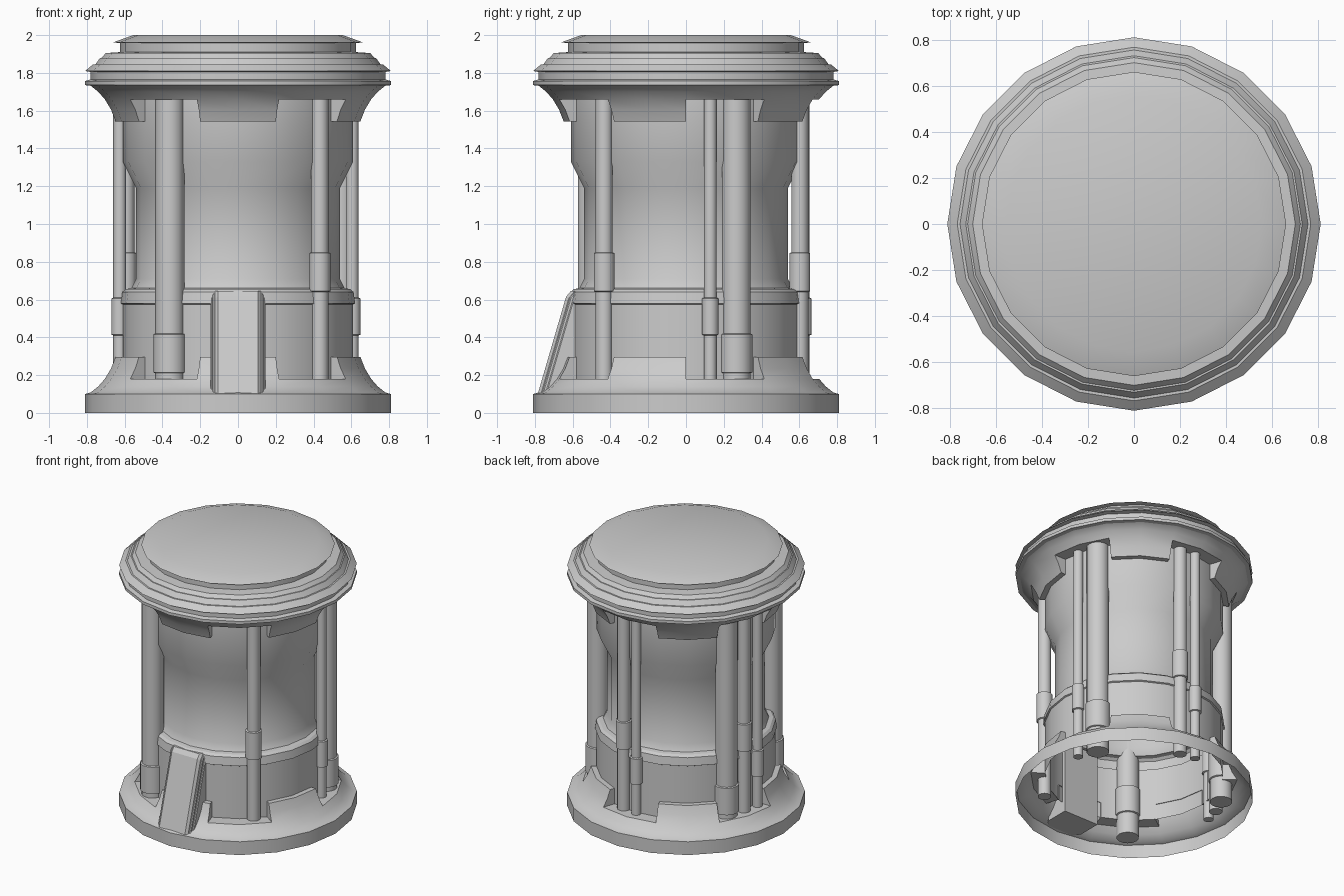
import bpy, bmesh
from math import sin, cos, pi, radians

if "Cube" in bpy.data.objects:
    bpy.data.objects.remove(bpy.data.objects["Cube"])

N = 20  # sides of the round parts


def finish(name, bm, angle=30):
    bmesh.ops.remove_doubles(bm, verts=bm.verts, dist=1e-5)
    bmesh.ops.recalc_face_normals(bm, faces=bm.faces)
    me = bpy.data.meshes.new(name)
    bm.to_mesh(me)
    bm.free()
    ob = bpy.data.objects.new(name, me)
    bpy.context.collection.objects.link(ob)
    bpy.ops.object.select_all(action='DESELECT')
    ob.select_set(True)
    bpy.context.view_layer.objects.active = ob
    if angle:
        bpy.ops.object.shade_smooth_by_angle(angle=radians(angle))
    return ob


def sweep(bm, profile, sides=N, segments=None, cx=0, cy=0):
    """Spin an (r, z) profile round a vertical axis; segments picks which wedges."""
    for i in (range(sides) if segments is None else segments):
        a, b = 2 * pi * i / sides, 2 * pi * (i + 1) / sides
        for (r0, z0), (r1, z1) in zip(profile, profile[1:]):
            pts = [(r0, a, z0), (r0, b, z0), (r1, b, z1), (r1, a, z1)]
            if r0 == 0:
                pts.pop(0)
            elif r1 == 0:
                pts.pop()
            bm.faces.new([bm.verts.new((cx + r * cos(t), cy + r * sin(t), z))
                          for r, t, z in pts])


def lathe(name, profile, **kw):
    bm = bmesh.new()
    sweep(bm, profile, **kw)
    return finish(name, bm)


def notched_flange(name, flip):
    """Skirt with five raised tabs and five notches."""
    f = (lambda p: [(r, 1.84 - z) for r, z in p]) if flip else (lambda p: p)
    bm = bmesh.new()
    # front vertex is number 15; tabs cover two wedges, then notches two
    tabs = [i for i in range(N) if ((i - 14) % N) // 2 % 2 == 0]
    low = [(.81, .10), (.78, .108), (.74, .14), (.705, .18)]
    sweep(bm, f(low))
    sweep(bm, f([(.705, .18), (.672, .235), (.648, .297), (.605, .297)]), segments=tabs)
    sweep(bm, f([(.705, .18), (.605, .18)]),
          segments=[i for i in range(N) if i not in tabs])
    # end walls of the tabs
    for k in range(0, N, 2):
        t = 2 * pi * k / N
        wall = f([(.705, .18), (.672, .235), (.648, .297), (.605, .297), (.605, .18)])
        bm.faces.new([bm.verts.new((r * cos(t), r * sin(t), z)) for r, z in wall])
    return finish(name, bm)


# Base
lathe("base_rim", [(.81, 0), (.81, .10)])
notched_flange("base_skirt", False)

# Central column
lathe("column", [(.61, .18), (.61, .575), (.62, .58), (.612, .64), (.595, .655),
                 (.565, .66), (.54, .71), (.54, 1.19), (.61, 1.33), (.61, 1.66)])

# Head: underside skirt and stepped lid
notched_flange("head_skirt", True)
lathe("lid", [(.78, 1.732), (.81, 1.735), (.81, 1.757), (.78, 1.765), (.78, 1.805),
              (.81, 1.81), (.767, 1.845), (.755, 1.845), (.73, 1.88), (.722, 1.88),
              (.70, 1.905), (.625, 1.91), (.625, 1.957), (.66, 1.962),
              (.555, 2.0), (0, 2.0)])

# Pipes: angle from the front, distance, radius, sleeve bottom and top
THICK, THIN, SMALL = (.077, .21, .42), (.046, .64, .85), (.034, .41, .61)
pipes = [(45, .613, THIN), (-36, .615, THICK), (102, .618, SMALL), (116, .607, THICK),
         (171, .61, THIN), (182, .622, SMALL), (242, .607, THICK), (255, .615, THIN),
         (266, .628, SMALL)]
for n, (deg, dist, (r, z0, z1)) in enumerate(pipes, 1):
    t = radians(deg - 90)
    pos = dict(sides=14, cx=dist * cos(t), cy=dist * sin(t))
    lathe(f"pipe_{n}", [(0, .05), (r, .05), (r, 1.68)], **pos)
    s = r + .01
    lathe(f"pipe_sleeve_{n}", [(r, z0), (s, z0 + .004), (s, z1 - .004), (r, z1)], **pos)


# Sloping front buttress, three stepped layers
def buttress(name, half, back, bevel):
    side = [(-.785 + back, .10), (-.635 + back, .615), (-.61 + back, .645 - back * .4),
            (-.56, .645 - back * .4), (-.56, .10)]
    bm = bmesh.new()
    face = bm.faces.new([bm.verts.new((-half, y, z)) for y, z in side])
    ext = bmesh.ops.extrude_face_region(bm, geom=[face])
    bmesh.ops.translate(bm, vec=(2 * half, 0, 0),
                        verts=[v for v in ext['geom'] if isinstance(v, bmesh.types.BMVert)])
    bmesh.ops.recalc_face_normals(bm, faces=bm.faces)
    edges = [e for e in bm.edges
             if abs(e.verts[0].co.x - e.verts[1].co.x) < 1e-4
             and all(v.co.y < -.565 for v in e.verts)]
    bmesh.ops.bevel(bm, geom=edges, offset=bevel, segments=1, affect='EDGES')
    finish(name, bm, 0)


buttress("buttress_face", .122, 0, .016)
buttress("buttress_step", .134, .022, .006)
buttress("buttress_side", .145, .04, .006)
